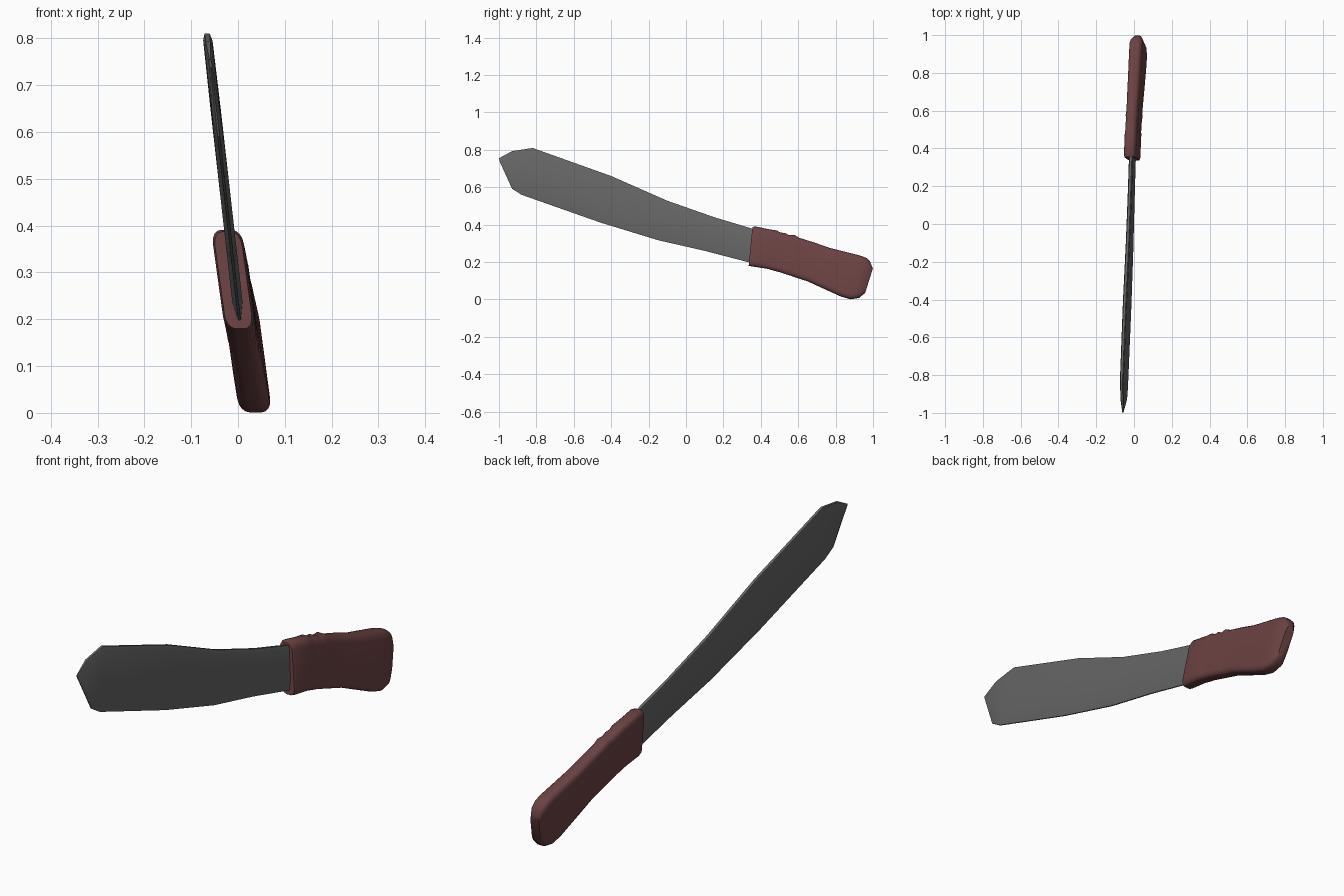
import bpy, bmesh, math
from mathutils import Vector

if "Cube" in bpy.data.objects:
    bpy.data.objects.remove(bpy.data.objects["Cube"])


def material(name, rgb):
    m = bpy.data.materials.new(name)
    m.diffuse_color = (*rgb, 1)
    m.use_nodes = True
    m.node_tree.nodes["Principled BSDF"].inputs["Base Color"].default_value = m.diffuse_color
    return m


def loft(name, stations, section, lean, mat, angle):
    """Skin sections between (top y, top z, bottom y, bottom z, half thickness)."""
    a, b, c = lean  # the part's leaning mid-plane: x = a + b*y + c*z
    bm = bmesh.new()
    rings = []
    for ty, tz, by, bz, h in stations:
        top, bot = Vector((0, ty, tz)), Vector((0, by, bz))
        ring = []
        for u, v in section(h, (top - bot).length):
            p = bot.lerp(top, v)
            ring.append(bm.verts.new((a + b * p.y + c * p.z + u, p.y, p.z)))
        rings.append(ring)
    n = len(rings[0])
    for r, s in zip(rings, rings[1:]):
        for i in range(n):
            j = (i + 1) % n
            bm.faces.new((r[i], r[j], s[j], s[i]))
    bm.faces.new(rings[0])
    bm.faces.new(rings[-1])
    bmesh.ops.recalc_face_normals(bm, faces=bm.faces)
    me = bpy.data.meshes.new(name)
    bm.to_mesh(me)
    bm.free()
    ob = bpy.data.objects.new(name, me)
    bpy.context.collection.objects.link(ob)
    me.materials.append(mat)
    bpy.ops.object.select_all(action='DESELECT')
    ob.select_set(True)
    bpy.context.view_layer.objects.active = ob
    bpy.ops.object.shade_smooth_by_angle(angle=math.radians(angle))
    return ob


def blade_section(h, length):
    # flat sides, narrow spine on top, thin cutting edge below
    e, s = min(0.04 / length, 0.4), min(0.015 / length, 0.4)
    half = [(0.25 * h, 0), (h, e), (h, 1 - s), (0.55 * h, 1)]
    return half + [(-u, v) for u, v in reversed(half)]


def grip_section(h, length):
    # slab with rounded corners
    ru, rv = 0.65 * h, 0.03 / length
    quarter = [(h - ru + ru * math.sin(t), rv - rv * math.cos(t))
               for t in (math.pi / 8 * k for k in range(5))]
    half = quarter + [(u, 1 - v) for u, v in reversed(quarter)]
    return half + [(-u, v) for u, v in reversed(half)]


# Blade, from inside the handle out to the pointed tip
blade = [
    (0.42, 0.355, 0.40, 0.185, 0.011),
    (0.35, 0.380, 0.33, 0.200, 0.011),
    (0.15, 0.440, 0.10, 0.260, 0.011),
    (-0.10, 0.528, -0.15, 0.317, 0.011),
    (-0.40, 0.660, -0.46, 0.412, 0.011),
    (-0.82, 0.810, -0.88, 0.560, 0.010),
    (-0.93, 0.793, -0.93, 0.592, 0.009),
    (-1.00, 0.755, -0.995, 0.735, 0.003),
]
loft("blade", blade, blade_section, (0.0255, 0, -0.113),
     material("dark steel", (0.13, 0.13, 0.13)), 25)

# Handle with shallow finger ripples, flaring to a rounded butt
handle = [
    (0.355, 0.387, 0.335, 0.180, 0.029),
    (0.370, 0.391, 0.350, 0.177, 0.033),
    (0.450, 0.374, 0.430, 0.165, 0.033),
    (0.485, 0.369, 0.470, 0.154, 0.033),
    (0.505, 0.358, 0.490, 0.149, 0.031),
    (0.530, 0.355, 0.510, 0.143, 0.033),
    (0.550, 0.344, 0.530, 0.136, 0.031),
    (0.580, 0.345, 0.560, 0.127, 0.033),
    (0.605, 0.330, 0.585, 0.118, 0.031),
    (0.690, 0.303, 0.650, 0.097, 0.033),
    (0.770, 0.275, 0.720, 0.065, 0.034),
    (0.930, 0.235, 0.830, 0.015, 0.035),
    (0.965, 0.222, 0.880, 0.001, 0.035),
    (0.983, 0.205, 0.925, 0.008, 0.032),
    (0.999, 0.165, 0.958, 0.035, 0.020),
]
loft("handle", handle, grip_section, (0.0245, 0.015, -0.14),
     material("red brown grip", (0.15, 0.055, 0.055)), 40)
